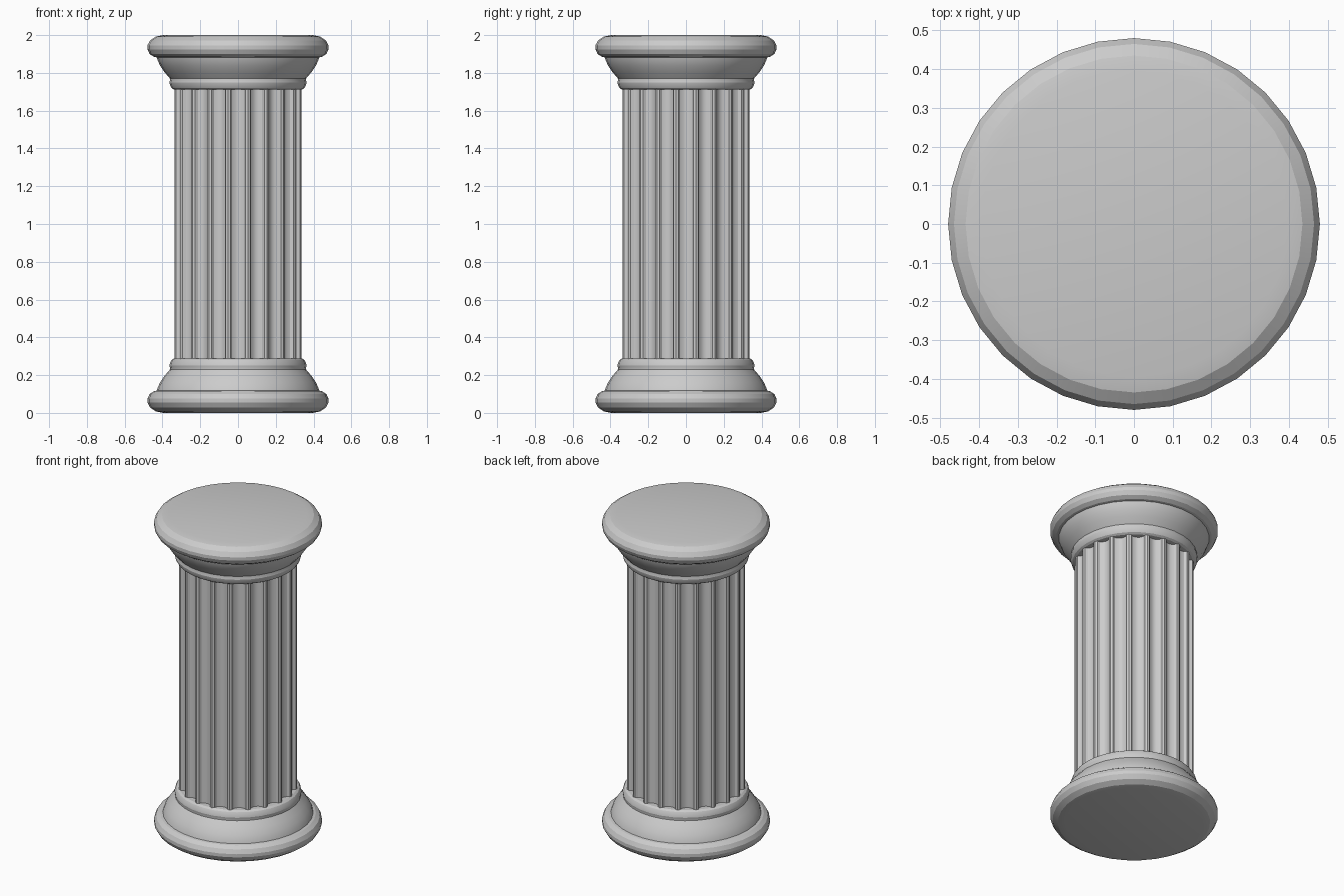
import bpy, bmesh, math

if "Cube" in bpy.data.objects:
    bpy.data.objects.remove(bpy.data.objects["Cube"])

H = 2.0
FLUTES = 20


def make_object(name, bm, angle=30):
    bmesh.ops.recalc_face_normals(bm, faces=bm.faces)
    mesh = bpy.data.meshes.new(name)
    bm.to_mesh(mesh)
    bm.free()
    ob = bpy.data.objects.new(name, mesh)
    bpy.context.collection.objects.link(ob)
    bpy.ops.object.select_all(action='DESELECT')
    ob.select_set(True)
    bpy.context.view_layer.objects.active = ob
    bpy.ops.object.shade_smooth_by_angle(angle=math.radians(angle))
    return ob


def skin(bm, rings):
    # Join successive closed rings and cap both ends
    loops = [[bm.verts.new(p) for p in ring] for ring in rings]
    n = len(loops[0])
    for a, b in zip(loops, loops[1:]):
        for i in range(n):
            j = (i + 1) % n
            bm.faces.new((a[i], a[j], b[j], b[i]))
    bm.faces.new(loops[0][::-1])
    bm.faces.new(loops[-1])


def lathe(name, profile, flip=False, sides=32):
    bm = bmesh.new()
    rings = []
    for r, z in profile:
        z = H - z if flip else z
        rings.append([(r * math.cos(math.tau * i / sides),
                       r * math.sin(math.tau * i / sides), z) for i in range(sides)])
    skin(bm, rings)
    return make_object(name, bm, 20)


# Moulding profile (radius, height): torus, flare, then collar
moulding = [(0.395, 0.0), (0.435, 0.008), (0.465, 0.028), (0.48, 0.055),
            (0.48, 0.075), (0.468, 0.1), (0.445, 0.115), (0.43, 0.118),
            (0.425, 0.135), (0.412, 0.162), (0.39, 0.195), (0.36, 0.23),
            (0.36, 0.236), (0.363, 0.25), (0.36, 0.265), (0.352, 0.28), (0.34, 0.288)]
lathe("base", moulding)
lathe("capital", moulding, flip=True)

# Fluted shaft: narrow ribs with scooped channels between them
section = []
step = math.tau / FLUTES
rib = 0.13          # half rib width as a fraction of one step
for k in range(FLUTES):
    a0 = step * (k + 0.5)
    section += [(a0 - rib * step, 0.336), (a0, 0.341), (a0 + rib * step, 0.336)]
    for t in (0.08, 0.3, 0.5, 0.7, 0.92):
        depth = 0.03 * math.sqrt(1 - (2 * t - 1) ** 2)
        section.append((a0 + step * (rib + t * (1 - 2 * rib)), 0.336 - depth))
bm = bmesh.new()
skin(bm, [[(r * math.cos(a), r * math.sin(a), z) for a, r in section]
          for z in (0.28, H - 0.28)])
make_object("fluted_shaft", bm)
